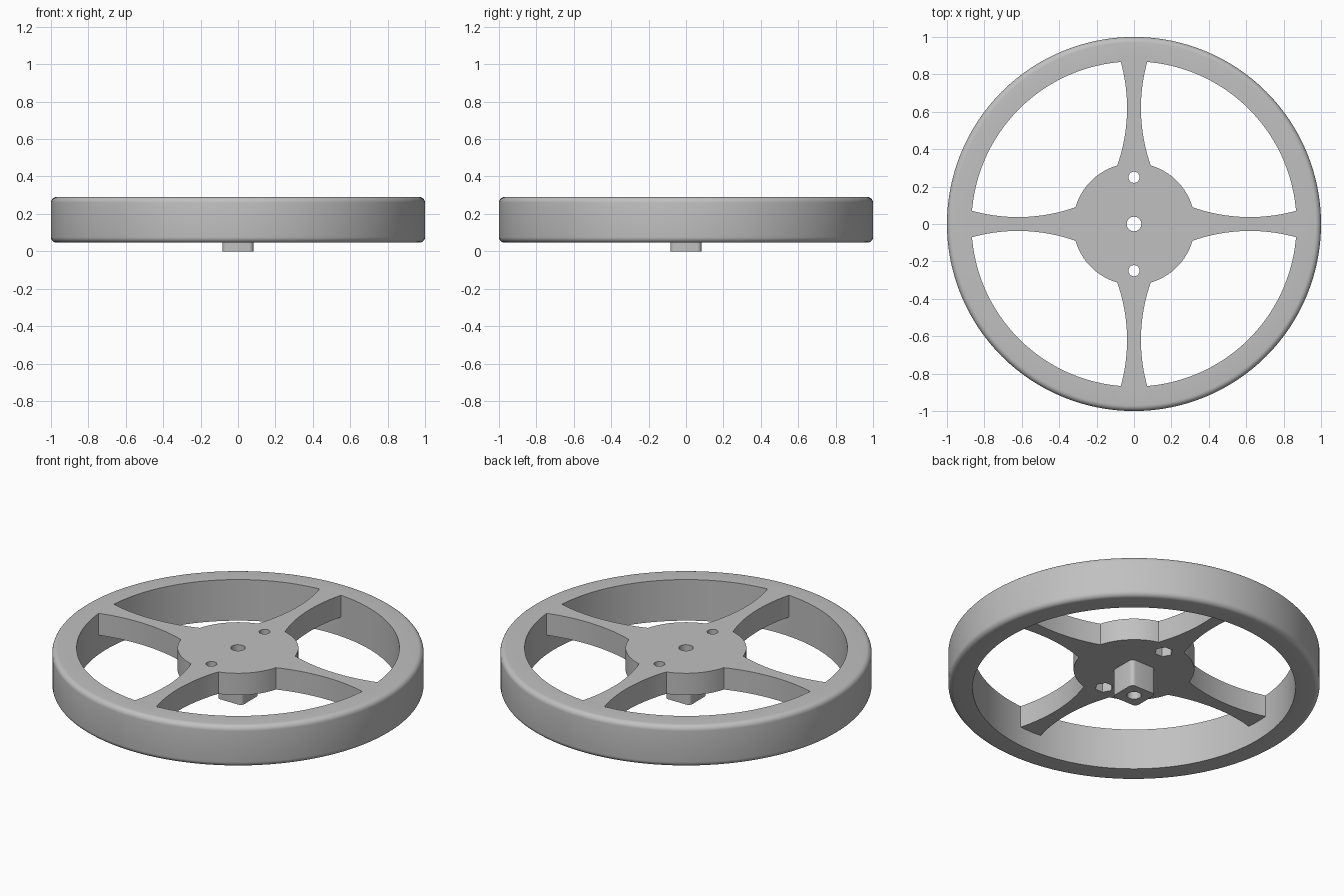
import bpy, bmesh
from math import sin, cos, pi, sqrt, atan2, hypot
from mathutils import Matrix

default = bpy.data.objects.get("Cube")
if default:
    bpy.data.objects.remove(default, do_unlink=True)

RIM_BOTTOM, TOP, HUB_BOTTOM = 0.046, 0.29, 0.16
RIM_INNER, FILLET = 0.869, 0.03
SEGMENTS = 128

grey = bpy.data.materials.new("plain_grey")
grey.use_nodes = True
grey.diffuse_color = (0.53, 0.53, 0.53, 1)
grey.node_tree.nodes["Principled BSDF"].inputs["Base Color"].default_value = grey.diffuse_color


def finish(name, bm):
    bmesh.ops.recalc_face_normals(bm, faces=bm.faces)
    mesh = bpy.data.meshes.new(name)
    bm.to_mesh(mesh)
    bm.free()
    mesh.materials.append(grey)
    obj = bpy.data.objects.new(name, mesh)
    bpy.context.collection.objects.link(obj)
    return obj


def prism(name, outline, z0, z1):
    bm = bmesh.new()
    face = bm.faces.new([bm.verts.new((x, y, z0)) for x, y in outline])
    out = bmesh.ops.extrude_face_region(bm, geom=[face])
    verts = [v for v in out["geom"] if isinstance(v, bmesh.types.BMVert)]
    bmesh.ops.translate(bm, vec=(0, 0, z1 - z0), verts=verts)
    return finish(name, bm)


def arc(r, a0, a1, n, cx=0, cy=0):
    return [(cx + r * cos(a0 + (a1 - a0) * i / n), cy + r * sin(a0 + (a1 - a0) * i / n))
            for i in range(n + 1)]


def circle(r, n, cx=0, cy=0):
    return arc(r, 0, 2 * pi, n, cx, cy)[:-1]


def combine(target, tool, operation):
    mod = target.modifiers.new("combine", "BOOLEAN")
    mod.operation, mod.solver, mod.object = operation, "EXACT", tool
    bpy.ops.object.select_all(action="DESELECT")
    bpy.context.view_layer.objects.active = target
    target.select_set(True)
    bpy.ops.object.modifier_apply(modifier=mod.name)
    bpy.data.objects.remove(tool, do_unlink=True)


# Rim: lathed section with rounded outer edges
section = [(RIM_INNER, RIM_BOTTOM)]
section += arc(FILLET, -pi / 2, 0, 6, 1 - FILLET, RIM_BOTTOM + FILLET)
section += arc(FILLET, 0, pi / 2, 6, 1 - FILLET, TOP - FILLET)
section += [(RIM_INNER, TOP)]
bm = bmesh.new()
rings = []
for s in range(SEGMENTS):
    turn = Matrix.Rotation(2 * pi * s / SEGMENTS, 3, "Z")
    rings.append([bm.verts.new((r, 0, z)) for r, z in section])
    bmesh.ops.rotate(bm, verts=rings[-1], cent=(0, 0, 0), matrix=turn)
for s in range(SEGMENTS):
    a, b = rings[s], rings[(s + 1) % SEGMENTS]
    for i in range(len(section)):
        j = (i + 1) % len(section)
        bm.faces.new((a[i], b[i], b[j], a[j]))
wheel = finish("wheel", bm)


# Hub with four waisted spokes, as one outline
def half_width(r):
    return 0.037 + 0.92 - sqrt(0.92 ** 2 - (r - 0.62) ** 2)


START, END, STEPS = 0.3125, 0.9, 20
radii = [START + (END - START) * i / STEPS for i in range(STEPS + 1)]
root = half_width(START)
root_angle = atan2(root, START)
quarter = [(r, -half_width(r)) for r in radii]
quarter += [(r, half_width(r)) for r in reversed(radii)]
quarter += arc(hypot(START, root), root_angle, pi / 2 - root_angle, 16)[1:-1]
outline = []
for k in range(4):
    c, s = cos(k * pi / 2), sin(k * pi / 2)
    outline += [(x * c - y * s, x * s + y * c) for x, y in quarter]
combine(wheel, prism("hub_and_spokes", outline, HUB_BOTTOM, TOP), "UNION")

# Rounded square post under the hub
HALF, ROUND = 0.083, 0.024
post_outline = []
for k in range(4):
    a = k * pi / 2
    d = (HALF - ROUND) * sqrt(2)
    post_outline += arc(ROUND, a, a + pi / 2, 5, d * cos(a + pi / 4), d * sin(a + pi / 4))
combine(wheel, prism("post", post_outline, 0, HUB_BOTTOM + 0.04), "UNION")

# Axle bore, screw holes and hexagonal nut pockets
combine(wheel, prism("bore", circle(0.039, 32), -0.1, TOP + 0.1), "DIFFERENCE")
for y in (-0.25, 0.25):
    combine(wheel, prism("screw_hole", circle(0.03, 24, 0, y), 0, TOP + 0.1), "DIFFERENCE")
    combine(wheel, prism("nut_pocket", circle(0.05, 6, 0, y), 0.1, HUB_BOTTOM + 0.06), "DIFFERENCE")

bpy.ops.object.select_all(action="DESELECT")
wheel.select_set(True)
bpy.context.view_layer.objects.active = wheel
bpy.ops.object.shade_smooth_by_angle(angle=pi / 6)
